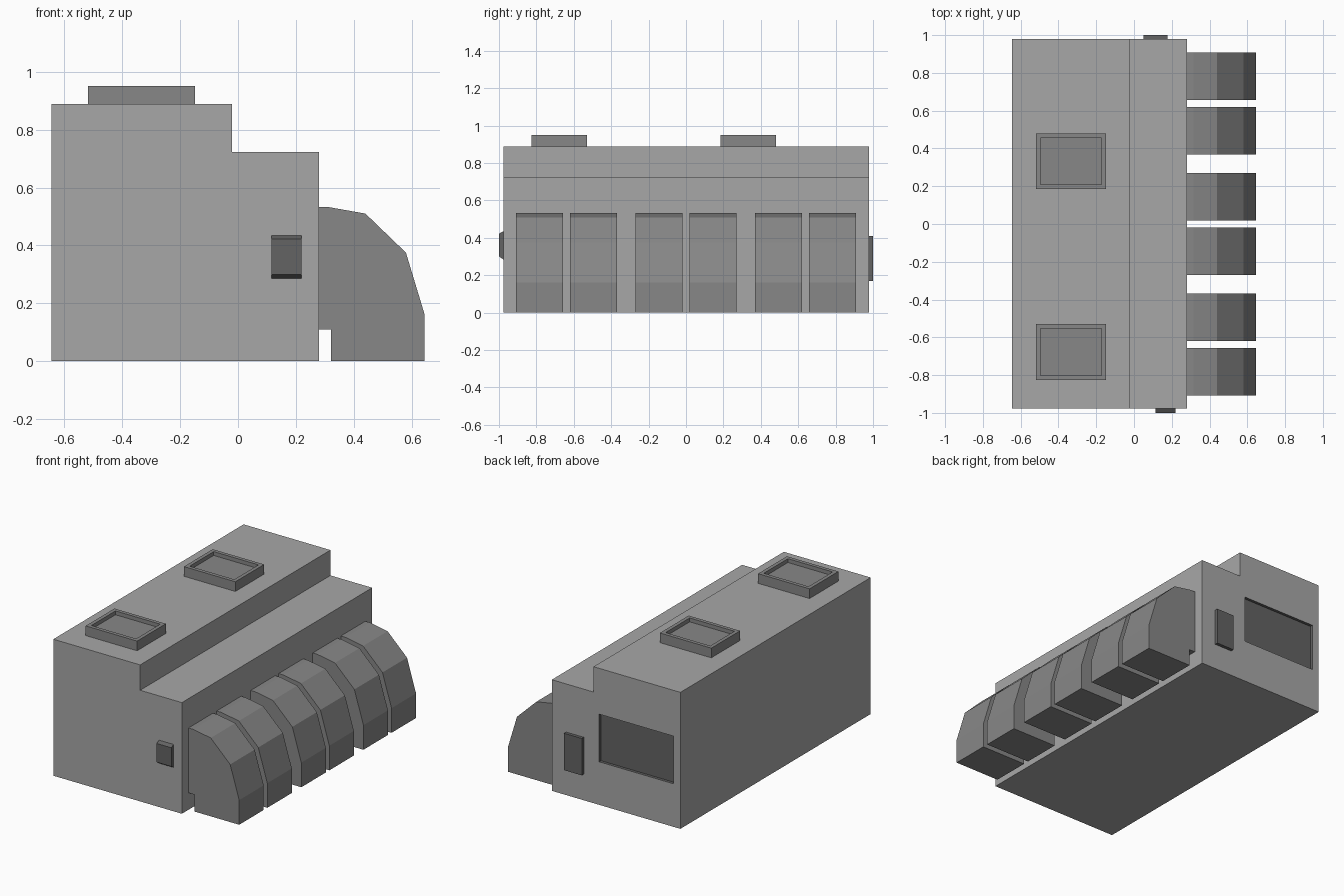
import bpy, bmesh
from mathutils import Vector

if "Cube" in bpy.data.objects:
    bpy.data.objects.remove(bpy.data.objects["Cube"])


def grey(name, value):
    mat = bpy.data.materials.new(name)
    mat.diffuse_color = (value, value, value, 1)
    mat.use_nodes = True
    mat.node_tree.nodes["Principled BSDF"].inputs["Base Color"].default_value = mat.diffuse_color
    return mat


LIGHT = grey("light_grey", 0.39)
MID = grey("mid_grey", 0.245)
DARK = grey("dark_grey", 0.125)


def extrude(name, profile, axis, lo, hi, mat):
    """Flat profile extruded along x ((y, z) points) or y ((x, z) points)."""
    bm = bmesh.new()
    place = (lambda a, b, t: (t, a, b)) if axis == 'x' else (lambda a, b, t: (a, t, b))
    face = bm.faces.new([bm.verts.new(place(a, b, lo)) for a, b in profile])
    new = bmesh.ops.extrude_face_region(bm, geom=[face])['geom']
    verts = [v for v in new if isinstance(v, bmesh.types.BMVert)]
    bmesh.ops.translate(bm, verts=verts, vec=Vector(place(0, 0, hi - lo)))
    bmesh.ops.recalc_face_normals(bm, faces=bm.faces)
    return finish(name, bm, mat)


def finish(name, bm, mat):
    mesh = bpy.data.meshes.new(name)
    bm.to_mesh(mesh)
    bm.free()
    mesh.materials.append(mat)
    obj = bpy.data.objects.new(name, mesh)
    bpy.context.collection.objects.link(obj)
    return obj


def rect(a0, a1, b0, b1):
    return [(a0, b0), (a1, b0), (a1, b1), (a0, b1)]


# Stepped main body
body = extrude("body", [(-0.645, 0), (0.28, 0), (0.28, 0.723), (-0.02, 0.723),
                        (-0.02, 0.888), (-0.645, 0.888)], 'y', -0.977, 0.979, LIGHT)

# Shallow dark recess in the rear end
cutter = extrude("recess_cutter", rect(-0.595, -0.06, 0.28, 0.59), 'y', 0.96, 1.05, DARK)
cutter.hide_render = True
cutter.hide_viewport = True
cut = body.modifiers.new("recess", 'BOOLEAN')
cut.operation = 'DIFFERENCE'
cut.solver = 'EXACT'
cut.material_mode = 'TRANSFER'
cut.object = cutter

# Six rounded fins in three pairs along the side
fin_profile = [(0.28, 0.11), (0.322, 0.11), (0.322, 0), (0.645, 0), (0.645, 0.16),
               (0.58, 0.375), (0.44, 0.51), (0.315, 0.532), (0.28, 0.532)]
for i, start in enumerate((-0.909, -0.62, -0.27, 0.018, 0.368, 0.657)):
    extrude(f"fin_{i + 1}", fin_profile, 'y', start, start + 0.252, MID)

# Roof hatches with flat rims and sunken centres
for i, y in enumerate((-0.826, 0.184)):
    bm = bmesh.new()
    bmesh.ops.create_cube(bm, size=1)
    bmesh.ops.scale(bm, verts=bm.verts, vec=(0.37, 0.296, 0.064))
    bmesh.ops.translate(bm, verts=bm.verts, vec=(-0.333, y + 0.148, 0.919))
    bm.normal_update()
    top = max(bm.faces, key=lambda f: f.calc_center_median().z)
    bmesh.ops.inset_region(bm, faces=[top], thickness=0.034)
    floor = bmesh.ops.extrude_discrete_faces(bm, faces=[top])['faces'][0]
    bmesh.ops.translate(bm, verts=floor.verts, vec=(0, 0, -0.025))
    finish(f"roof_hatch_{i + 1}", bm, MID)

# Small tapered box on the front end, flat panel on the rear end
extrude("front_box", [(-0.977, 0.285), (-0.977, 0.435), (-1.0, 0.422), (-1.0, 0.30)],
        'x', 0.115, 0.22, DARK)
extrude("rear_panel", rect(0.05, 0.177, 0.17, 0.41), 'y', 0.979, 1.0, DARK)
